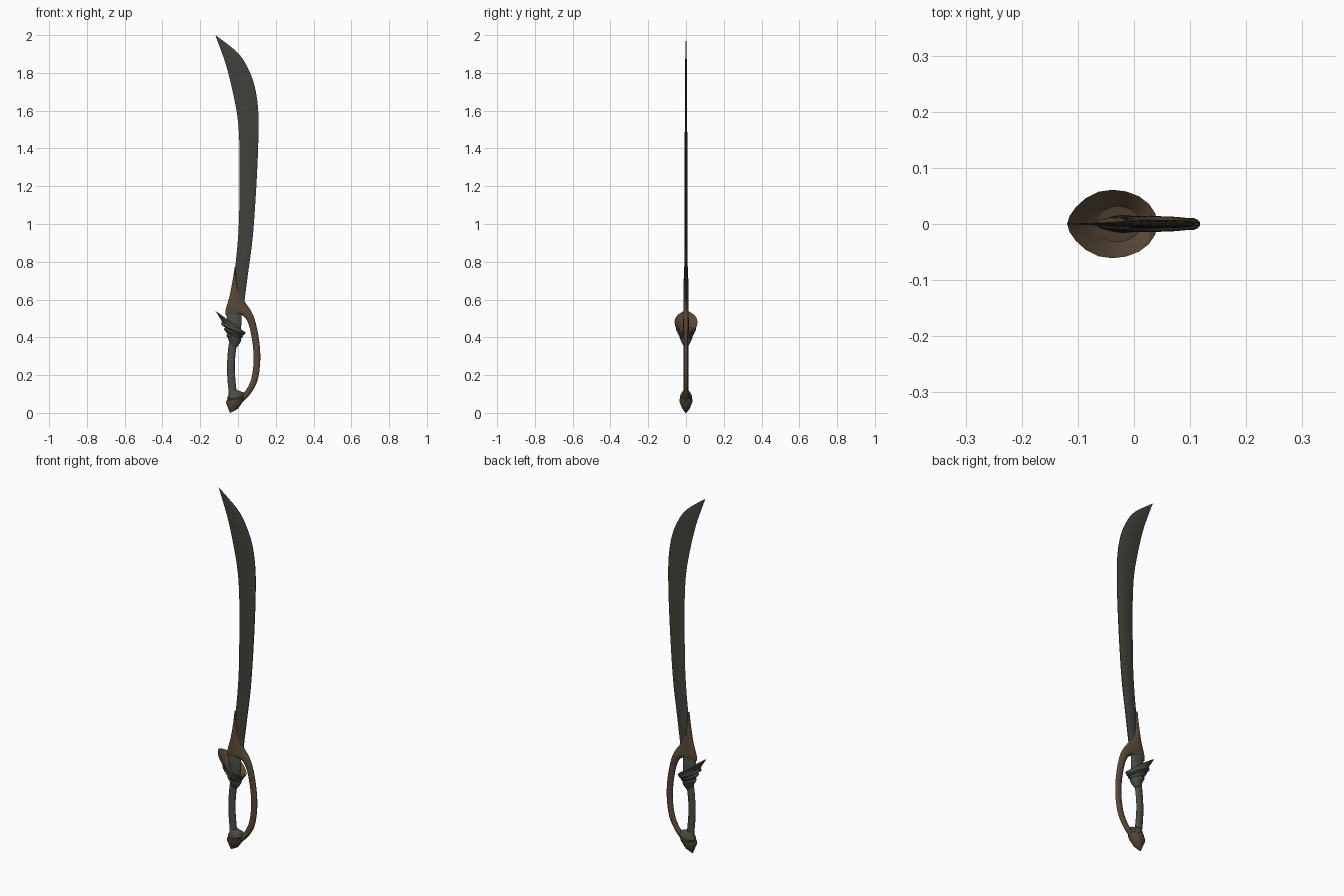
import bpy, bmesh, math
from mathutils import Vector


def material(name, rgb):
    m = bpy.data.materials.new(name)
    m.diffuse_color = (*rgb, 1)
    return m


STEEL = material("dark steel", (0.052, 0.055, 0.045))
GRIP = material("grey green grip", (0.068, 0.074, 0.061))
BRONZE = material("dark bronze", (0.098, 0.066, 0.038))


def smooth_rows(rows, n):
    """Catmull-Rom interpolation between section rows."""
    out = []
    for i in range(len(rows) - 1):
        p = [Vector(rows[min(max(i + k, 0), len(rows) - 1)]) for k in (-1, 0, 1, 2)]
        for s in range(n):
            t = s / n
            out.append(0.5 * (2 * p[1] + (p[2] - p[0]) * t
                              + (2 * p[0] - 5 * p[1] + 4 * p[2] - p[3]) * t * t
                              + (3 * p[1] - p[0] - 3 * p[2] + p[3]) * t ** 3))
    return out + [Vector(rows[-1])]


def loft(name, rows, profile, mats, steps=1, bands=None, angle=35):
    """Rows are (left x, left z, right x, right z, half thickness in y)."""
    sections = smooth_rows(rows, steps)
    bm = bmesh.new()
    rings = []
    for lx, lz, rx, rz, h in sections:
        rings.append([bm.verts.new((lx + (rx - lx) * (u + 1) / 2, v * h,
                                    lz + (rz - lz) * (u + 1) / 2)) for u, v in profile])
    n = len(profile)
    for i in range(len(rings) - 1):
        for j in range(n):
            k = (j + 1) % n
            f = bm.faces.new((rings[i][j], rings[i][k], rings[i + 1][k], rings[i + 1][j]))
            f.material_index = bands(i // steps) if bands else 0
    for ring, i in ((rings[0], 0), (rings[-1], len(rows) - 2)):
        f = bm.faces.new(ring)
        f.material_index = bands(i) if bands else 0
    bmesh.ops.remove_doubles(bm, verts=bm.verts, dist=0.00005)
    bmesh.ops.recalc_face_normals(bm, faces=bm.faces)
    me = bpy.data.meshes.new(name)
    bm.to_mesh(me)
    bm.free()
    for m in mats:
        me.materials.append(m)
    ob = bpy.data.objects.new(name, me)
    bpy.context.collection.objects.link(ob)
    bpy.ops.object.select_all(action='DESELECT')
    ob.select_set(True)
    bpy.context.view_layer.objects.active = ob
    bpy.ops.object.shade_smooth_by_angle(angle=math.radians(angle))
    return ob


# cross-sections, u across the width and v through the thickness
angles = [2 * math.pi * i / 20 for i in range(20)]
ROUND = [(math.cos(a), math.sin(a)) for a in angles]
TEAR = [(math.cos(a), math.sin(a) * (1 - 0.3 * max(0, -math.cos(a)) ** 3)) for a in angles]
EDGE = [(-1, 0), (-0.45, 0.85), (0.2, 1), (0.75, 0.8), (1, 0.3),
        (1, -0.3), (0.75, -0.8), (0.2, -1), (-0.45, -0.85)]

# curved blade
loft("blade", [
    (-0.045, 0.56, 0.030, 0.56, 0.008),
    (-0.016, 0.76, 0.056, 0.76, 0.008),
    (0.003, 0.97, 0.078, 0.93, 0.007),
    (0.008, 1.18, 0.096, 1.18, 0.007),
    (0.008, 1.40, 0.107, 1.42, 0.007),
    (-0.002, 1.56, 0.107, 1.60, 0.006),
    (-0.030, 1.71, 0.088, 1.73, 0.006),
    (-0.060, 1.83, 0.050, 1.83, 0.005),
    (-0.085, 1.905, -0.005, 1.91, 0.003),
    (-0.120, 2.0, -0.119, 2.0, 0.0005)], EDGE, [STEEL], 4)

# blade collar sweeping down into the knuckle guard
loft("collar_and_knuckle_guard", [
    (-0.016, 0.78, -0.015, 0.78, 0.009),
    (-0.027, 0.71, -0.008, 0.71, 0.012),
    (-0.044, 0.62, 0.006, 0.645, 0.013),
    (-0.066, 0.52, 0.036, 0.588, 0.014),
    (0.008, 0.522, 0.066, 0.545, 0.014),
    (0.050, 0.485, 0.090, 0.490, 0.013),
    (0.074, 0.39, 0.111, 0.39, 0.011),
    (0.083, 0.28, 0.118, 0.28, 0.011),
    (0.070, 0.18, 0.103, 0.17, 0.011),
    (0.038, 0.115, 0.065, 0.10, 0.012),
    (0.000, 0.085, 0.022, 0.055, 0.013)], ROUND, [BRONZE], 4)

# post joining the grip to the collar
loft("upper_post", [
    (-0.045, 0.42, 0.010, 0.41, 0.014),
    (-0.056, 0.48, 0.018, 0.47, 0.016),
    (-0.062, 0.525, 0.018, 0.53, 0.012)], ROUND, [GRIP], 3)

# handle
loft("grip", [
    (-0.048, 0.37, -0.004, 0.37, 0.013),
    (-0.054, 0.32, -0.012, 0.32, 0.012),
    (-0.058, 0.25, -0.017, 0.25, 0.012),
    (-0.056, 0.18, -0.014, 0.18, 0.012),
    (-0.048, 0.10, -0.006, 0.10, 0.013)], ROUND, [GRIP], 4)

# tilted hand cup: ridged outside, bronze hollow inside
loft("hand_cup", [
    (-0.040, 0.350, -0.004, 0.350, 0.011),
    (-0.050, 0.388, 0.012, 0.372, 0.026),
    (-0.062, 0.410, 0.017, 0.385, 0.034),
    (-0.056, 0.418, 0.015, 0.392, 0.033),
    (-0.075, 0.443, 0.026, 0.402, 0.044),
    (-0.068, 0.452, 0.023, 0.408, 0.043),
    (-0.090, 0.468, 0.032, 0.412, 0.052),
    (-0.085, 0.484, 0.034, 0.416, 0.053),
    (-0.119, 0.540, 0.042, 0.424, 0.061),
    (-0.098, 0.508, 0.034, 0.428, 0.051),
    (-0.070, 0.465, 0.012, 0.420, 0.032)],
    TEAR, [GRIP, BRONZE], 1, lambda i: 1 if i >= 8 else 0)

# pommel: bronze cap below, grey neck above
loft("pommel", [
    (-0.043, 0.000, -0.034, 0.003, 0.004),
    (-0.052, 0.025, 0.000, 0.022, 0.020),
    (-0.064, 0.055, 0.028, 0.062, 0.034),
    (-0.060, 0.066, 0.031, 0.078, 0.035),
    (-0.054, 0.070, 0.028, 0.082, 0.031),
    (-0.058, 0.078, 0.034, 0.092, 0.033),
    (-0.050, 0.098, 0.030, 0.108, 0.026),
    (-0.049, 0.118, -0.002, 0.120, 0.014)],
    ROUND, [BRONZE, GRIP], 1, lambda i: 1 if i >= 5 else 0)
